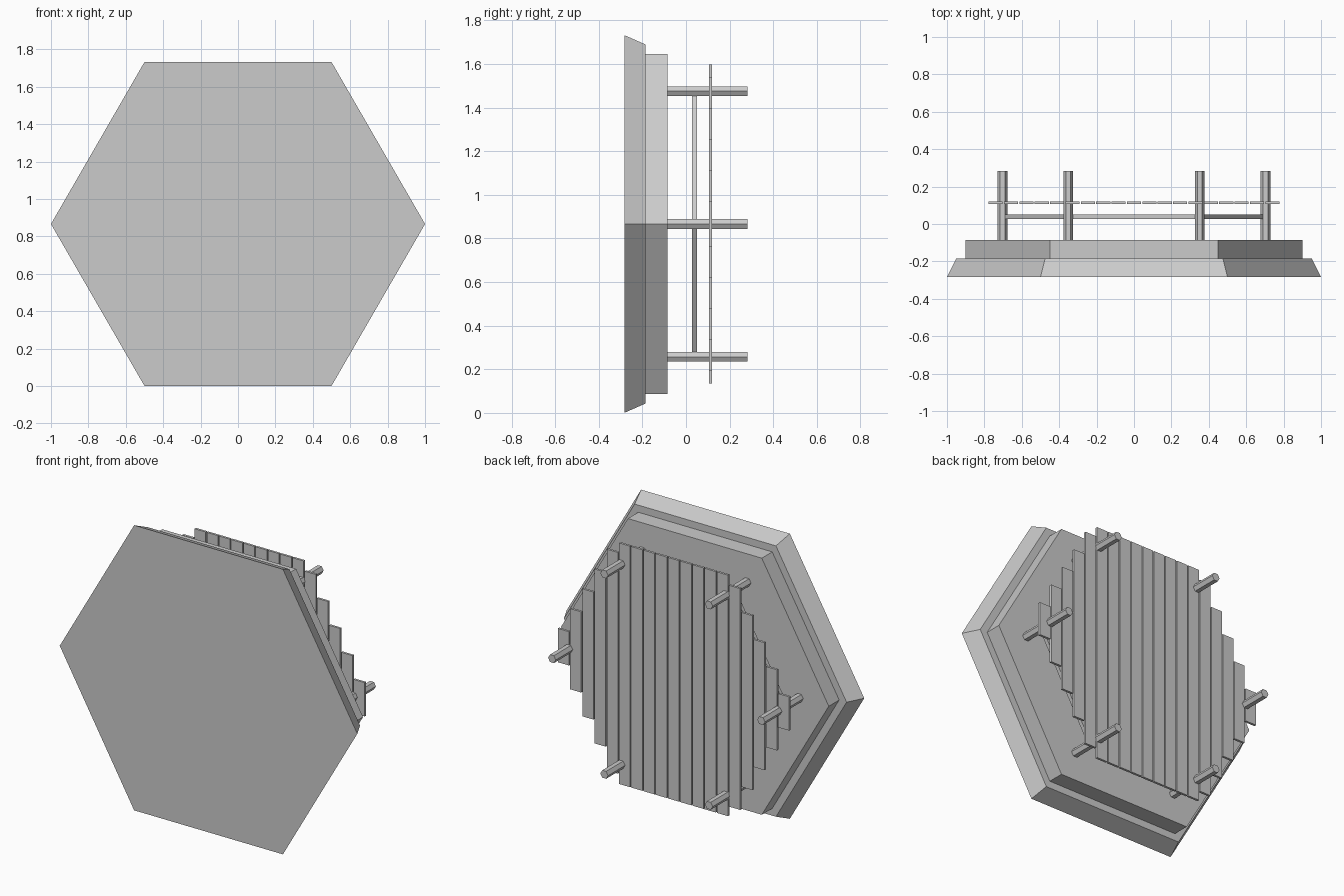
import bpy, bmesh
from math import cos, sin, pi, sqrt

if "Cube" in bpy.data.objects:
    bpy.data.objects.remove(bpy.data.objects["Cube"])

CZ = sqrt(3) / 2  # height of the hexagon centre


def hex_prism(name, r0, r1, y0, y1, x=0.0, z=CZ):
    """Six-sided prism along y, corners on the x axis."""
    bm = bmesh.new()
    rings = []
    for r, y in ((r0, y0), (r1, y1)):
        rings.append([bm.verts.new((x + r * cos(k * pi / 3), y, z + r * sin(k * pi / 3)))
                      for k in range(6)])
    a, b = rings
    bm.faces.new(a)
    bm.faces.new(b[::-1])
    for k in range(6):
        j = (k + 1) % 6
        bm.faces.new((a[k], b[k], b[j], a[j]))
    return finish(name, bm)


def box(name, centre, size):
    bm = bmesh.new()
    bmesh.ops.create_cube(bm, size=1)
    bmesh.ops.scale(bm, vec=size, verts=bm.verts)
    bmesh.ops.translate(bm, vec=centre, verts=bm.verts)
    return finish(name, bm)


def finish(name, bm):
    bmesh.ops.recalc_face_normals(bm, faces=bm.faces)
    mesh = bpy.data.meshes.new(name)
    bm.to_mesh(mesh)
    bm.free()
    obj = bpy.data.objects.new(name, mesh)
    bpy.context.collection.objects.link(obj)
    return obj


# Stacked base: tapered slab, then straight slab
hex_prism("base_slab", 1.0, 0.95, -0.283, -0.185)
hex_prism("upper_slab", 0.9, 0.9, -0.185, -0.085)

# Thin backing plate reaching the peg centres
hex_prism("backing_plate", 0.703, 0.703, 0.028, 0.051)

# Six pegs through plate and slats
for k in range(6):
    a = k * pi / 3
    hex_prism(f"peg_{k + 1}", 0.026, 0.026, -0.085, 0.283,
              0.703 * cos(a), CZ + 0.703 * sin(a))

# Slats stepping down to a hexagon outline
PITCH, WIDTH = 0.0822, 0.075
for i in range(-9, 10):
    x = i * PITCH
    half = 0.732 if abs(i) <= 4 else sqrt(3) * (0.799 - abs(x))
    box(f"slat_{i + 10}", (x, 0.113, CZ), (WIDTH, 0.014, 2 * half))
